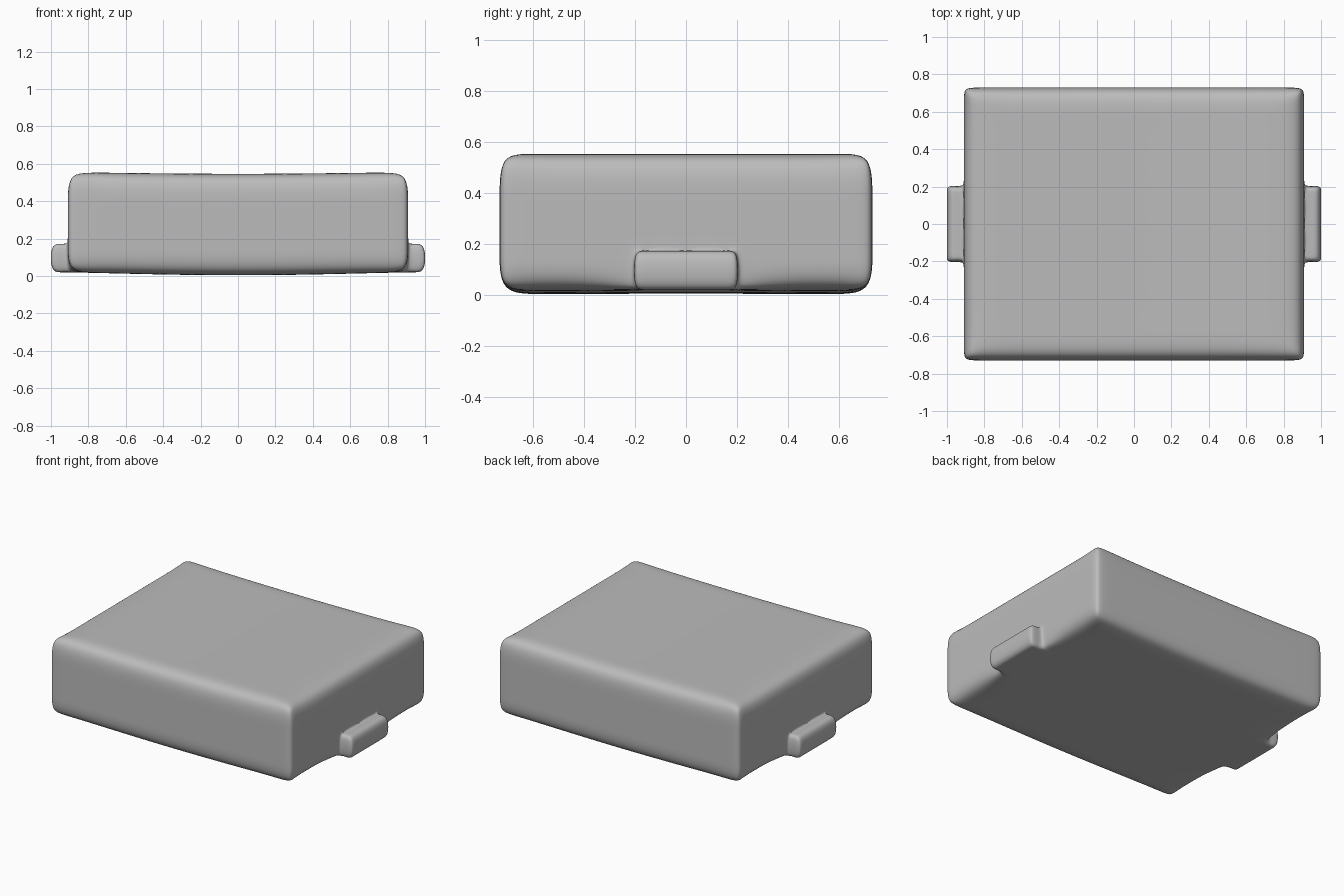
import bpy
import bmesh

cube = bpy.data.objects.get("Cube")
if cube:
    bpy.data.objects.remove(cube, do_unlink=True)

HALF_X, HALF_Y, TOP = 0.91, 0.73, 0.555
TAB_Y, TAB_TOP = 0.205, 0.172


def mirrored(half):
    """Full list of loop positions from the positive half, plus the centre."""
    return [-v for v in half] + [0.0] + half[::-1]


# Loop positions: walls keep tight corners, top and bottom get softer ones
wall_x, cap_x = mirrored([HALF_X, 0.84]), mirrored([HALF_X, 0.74])
wall_y = mirrored([HALF_Y, 0.66, 0.40, 0.24, TAB_Y, 0.17])
cap_y = mirrored([HALF_Y, 0.58, 0.40, 0.24, TAB_Y, 0.17])
levels = [0.02, TAB_TOP, 0.21, 0.38, TOP]
NX, NY, NZ = len(wall_x) - 1, len(wall_y) - 1, len(levels) - 1

bm = bmesh.new()
grid = {}


def point(i, j, k):
    """Cage vertex on the outside of the lattice, made once."""
    if (i, j, k) not in grid:
        rim = i in (0, NX) or j in (0, NY)
        x = (wall_x if rim else cap_x)[i]
        y = (wall_y if rim else cap_y)[j]
        z = levels[k]
        # The underside tightens where the tabs run flush into it
        if k == 0 and i in (1, NX - 1) and abs(y) < 0.25:
            x = 0.85 if x > 0 else -0.85
        # Gentle sag along the middle
        middle = 1 - abs(x) / HALF_X
        if k == 0:
            z -= 0.022 * middle
        elif k == NZ:
            z -= 0.012 * middle
        grid[i, j, k] = bm.verts.new((x, y, z))
    return grid[i, j, k]


def side(count_a, count_b, place):
    for a in range(count_a):
        for b in range(count_b):
            bm.faces.new([point(*place(a + s, b + t))
                          for s, t in ((0, 0), (1, 0), (1, 1), (0, 1))])


# Six sides of the cushion
for end in (0, 1):
    side(NX, NY, lambda a, b: (a, b, end * NZ))
    side(NX, NZ, lambda a, b: (a, end * NY, b))
    side(NY, NZ, lambda a, b: (end * NX, a, b))
bmesh.ops.recalc_face_normals(bm, faces=bm.faces[:])

# A tab pulled out of the foot of each end
for sign in (-1, 1):
    faces = [f for f in bm.faces
             if f.calc_center_median().x * sign > HALF_X - 0.001
             and abs(f.calc_center_median().y) < TAB_Y
             and f.calc_center_median().z < TAB_TOP]
    for reach in (0.945, 1.003):
        out = bmesh.ops.extrude_face_region(bm, geom=faces)["geom"]
        bmesh.ops.delete(bm, geom=[f for f in faces if f.is_valid],
                         context="FACES_ONLY")
        faces = [g for g in out if isinstance(g, bmesh.types.BMFace)]
        for v in {v for f in faces for v in f.verts}:
            v.co.x = sign * reach
bmesh.ops.recalc_face_normals(bm, faces=bm.faces[:])

mesh = bpy.data.meshes.new("cushion_body")
bm.to_mesh(mesh)
bm.free()
body = bpy.data.objects.new("cushion_body", mesh)
bpy.context.collection.objects.link(body)
mesh.shade_smooth()

subdivision = body.modifiers.new("soft_edges", "SUBSURF")
subdivision.levels = subdivision.render_levels = 3

# Plain grey
grey = bpy.data.materials.new("plain_grey")
grey.use_nodes = True
colour = (0.5, 0.5, 0.5, 1)
grey.diffuse_color = colour
grey.node_tree.nodes["Principled BSDF"].inputs["Base Color"].default_value = colour
mesh.materials.append(grey)
